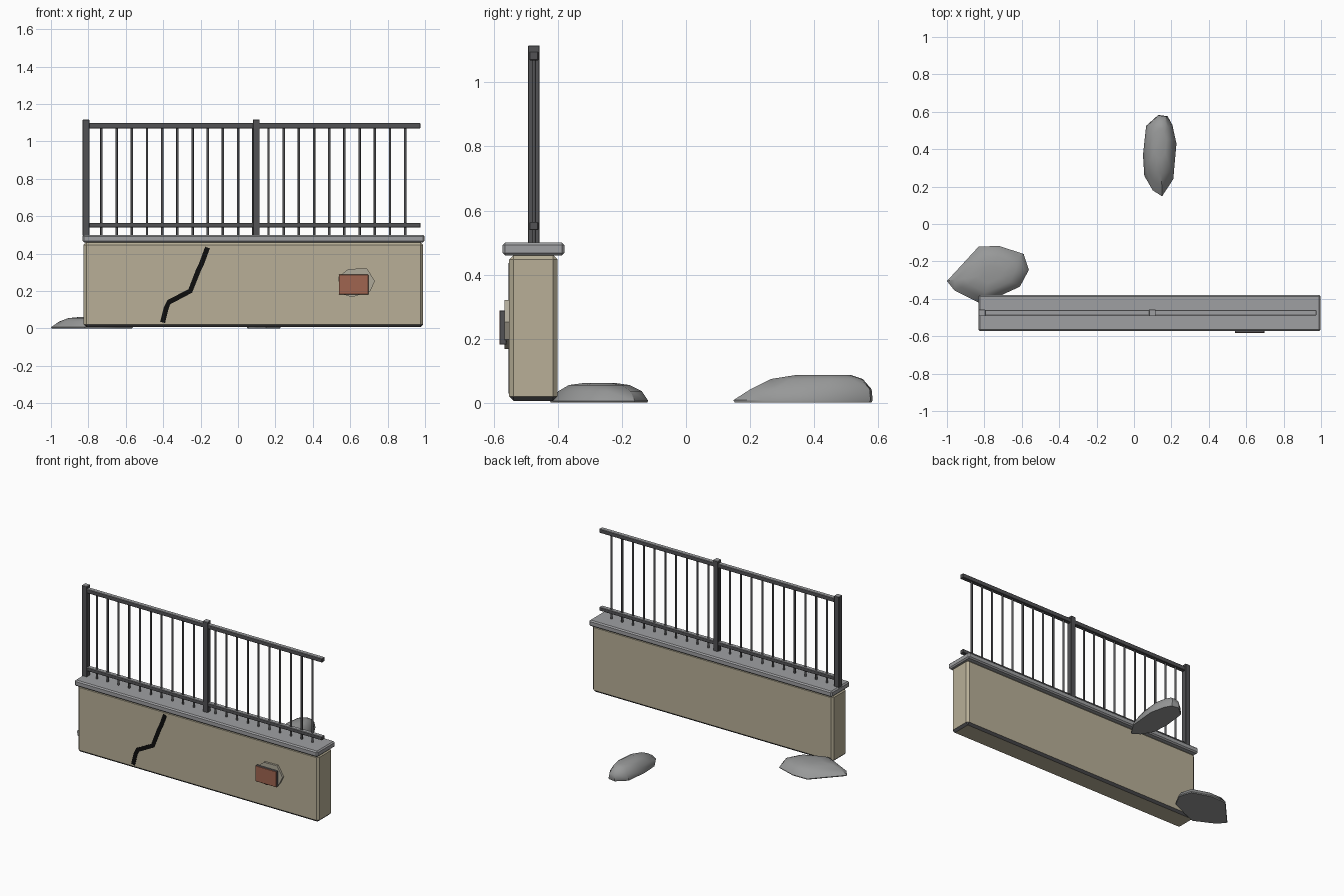
import bpy, bmesh, math
from mathutils import Vector

if "Cube" in bpy.data.objects:
    bpy.data.objects.remove(bpy.data.objects["Cube"])


def mat(name, rgb):
    m = bpy.data.materials.new(name)
    m.diffuse_color = (*rgb, 1)
    m.use_nodes = True
    m.node_tree.nodes["Principled BSDF"].inputs["Base Color"].default_value = m.diffuse_color
    return m


PLASTER = mat("tan_plaster", (0.48, 0.43, 0.31))
CONCRETE = mat("cap_concrete", (0.345, 0.35, 0.36))
METAL = mat("dark_metal", (0.085, 0.085, 0.09))
STONE = mat("grey_stone", (0.31, 0.315, 0.315))
BRICK = mat("red_brick", (0.35, 0.13, 0.08))
PATCH = mat("exposed_mortar", (0.43, 0.40, 0.32))
CRACK = mat("crack_black", (0.004, 0.004, 0.004))


def finish(name, bm, material):
    bmesh.ops.recalc_face_normals(bm, faces=bm.faces)
    me = bpy.data.meshes.new(name)
    bm.to_mesh(me)
    bm.free()
    me.materials.append(material)
    ob = bpy.data.objects.new(name, me)
    bpy.context.collection.objects.link(ob)
    return ob


def recolour(ob, material, rule):
    """Give a second colour to the faces whose normal passes the rule."""
    ob.data.materials.append(material)
    for p in ob.data.polygons:
        if rule(p.normal):
            p.material_index = 1


def smooth(ob, degrees):
    bpy.context.view_layer.objects.active = ob
    ob.select_set(True)
    bpy.ops.object.shade_smooth_by_angle(angle=math.radians(degrees))
    ob.select_set(False)


def box(name, lo, hi, material, bevel=0.0):
    lo, hi = Vector(lo), Vector(hi)
    bm = bmesh.new()
    bmesh.ops.create_cube(bm, size=1)
    for v in bm.verts:
        v.co = (lo + hi) / 2 + v.co * (hi - lo)
    if bevel:
        bmesh.ops.bevel(bm, geom=bm.edges[:], offset=bevel, segments=1, affect='EDGES')
    return finish(name, bm, material)


def plate(name, pts, y_front, y_back, material):
    """Extrude an x/z outline from y_back to y_front."""
    bm = bmesh.new()
    f = bm.faces.new([bm.verts.new((x, y_back, z)) for x, z in pts])
    ext = bmesh.ops.extrude_face_region(bm, geom=[f], use_keep_orig=True)
    for v in ext['geom']:
        if isinstance(v, bmesh.types.BMVert):
            v.co.y = y_front
    return finish(name, bm, material)


def rock(name, outline, centre, rings):
    """Flat-bottomed stone: scaled copies of the outline, each (scale, z, dx, dy)."""
    bm = bmesh.new()
    loops = []
    for s, z, dx, dy in rings:
        loops.append([bm.verts.new((centre[0] + dx + (x - centre[0]) * s,
                                    centre[1] + dy + (y - centre[1]) * s, z))
                      for x, y in outline])
    n = len(outline)
    for a, b in zip(loops, loops[1:]):
        for i in range(n):
            bm.faces.new((a[i], a[(i + 1) % n], b[(i + 1) % n], b[i]))
    bm.faces.new(loops[0])
    bm.faces.new(loops[-1])
    smooth(finish(name, bm, STONE), 40)


# Wall with a dark chamfer along the foot, and coping
wall = box("wall", (-0.825, -0.552, 0.006), (0.99, -0.401, 0.461), PLASTER, 0.014)
recolour(wall, METAL, lambda n: -0.9 < n.z < -0.3)
box("wall_cap", (-0.832, -0.573, 0.46), (0.998, -0.379, 0.5), CONCRETE, 0.008)

# Railing: posts and rails with pale worn tops, and round bars
YC = -0.475
for i, x in enumerate((-0.813, 0.098)):
    post = box(f"post_{i}", (x - 0.018, YC - 0.018, 0.495), (x + 0.018, YC + 0.018, 1.116), METAL, 0.002)
    recolour(post, CONCRETE, lambda n: n.z > 0.5)
for name, z0, z1 in (("lower_rail", 0.539, 0.564), ("top_rail", 1.069, 1.097)):
    rail = box(name, (-0.815, YC - 0.014, z0), (0.975, YC + 0.014, z1), METAL, 0.002)
    recolour(rail, CONCRETE, lambda n: n.z > 0.5)
bm = bmesh.new()
for i in range(21):
    r = bmesh.ops.create_cone(bm, cap_ends=True, segments=16, radius1=0.0065, radius2=0.0065, depth=0.59)
    bmesh.ops.translate(bm, verts=r['verts'], vec=(-0.73 + i * 0.0812, YC, 0.79))
smooth(finish("railing_bars", bm, METAL), 50)

# Crack: ribbon following a jagged path
path = [Vector(p) for p in ((-0.163, 0.432), (-0.195, 0.345), (-0.21, 0.315),
                            (-0.255, 0.2), (-0.37, 0.14), (-0.385, 0.105), (-0.403, 0.032))]
left, right = [], []
for i, p in enumerate(path):
    d = (path[min(i + 1, len(path) - 1)] - path[max(i - 1, 0)]).normalized()
    nrm = Vector((-d.y, d.x)) * 0.0135
    left.append(p + nrm)
    right.append(p - nrm)
plate("wall_crack", left + right[::-1], -0.555, -0.548, CRACK)

# Broken plaster patch with a brick showing, sooty on its sides
plate("plaster_patch", [(0.537, 0.275), (0.59, 0.318), (0.69, 0.32), (0.732, 0.252),
                        (0.706, 0.198), (0.61, 0.167), (0.543, 0.187)], -0.566, -0.545, PATCH)
brick = box("exposed_brick", (0.539, -0.583, 0.181), (0.697, -0.56, 0.288), BRICK, 0.002)
recolour(brick, METAL, lambda n: n.y > -0.5)

# Loose stones behind the wall
rock("stone_by_wall",
     [(-1.0, -0.305), (-0.83, -0.12), (-0.72, -0.118), (-0.59, -0.16), (-0.562, -0.245),
      (-0.61, -0.335), (-0.73, -0.39), (-0.82, -0.425), (-0.96, -0.355)],
     (-0.78, -0.27),
     [(0.98, 0, 0, 0), (1, 0.006, 0, 0), (0.85, 0.036, 0.01, 0.003),
      (0.62, 0.055, 0.01, 0), (0.3, 0.062, 0.01, 0)])
rock("stone_behind",
     [(0.13, 0.583), (0.18, 0.576), (0.205, 0.53), (0.227, 0.43), (0.21, 0.24), (0.15, 0.148),
      (0.10, 0.18), (0.055, 0.258), (0.048, 0.37), (0.065, 0.525)],
     (0.14, 0.38),
     [(0.98, 0, 0, 0), (1, 0.008, 0, 0), (0.87, 0.042, 0, 0.023),
      (0.66, 0.074, 0, 0.038), (0.38, 0.087, 0, 0.055)])
